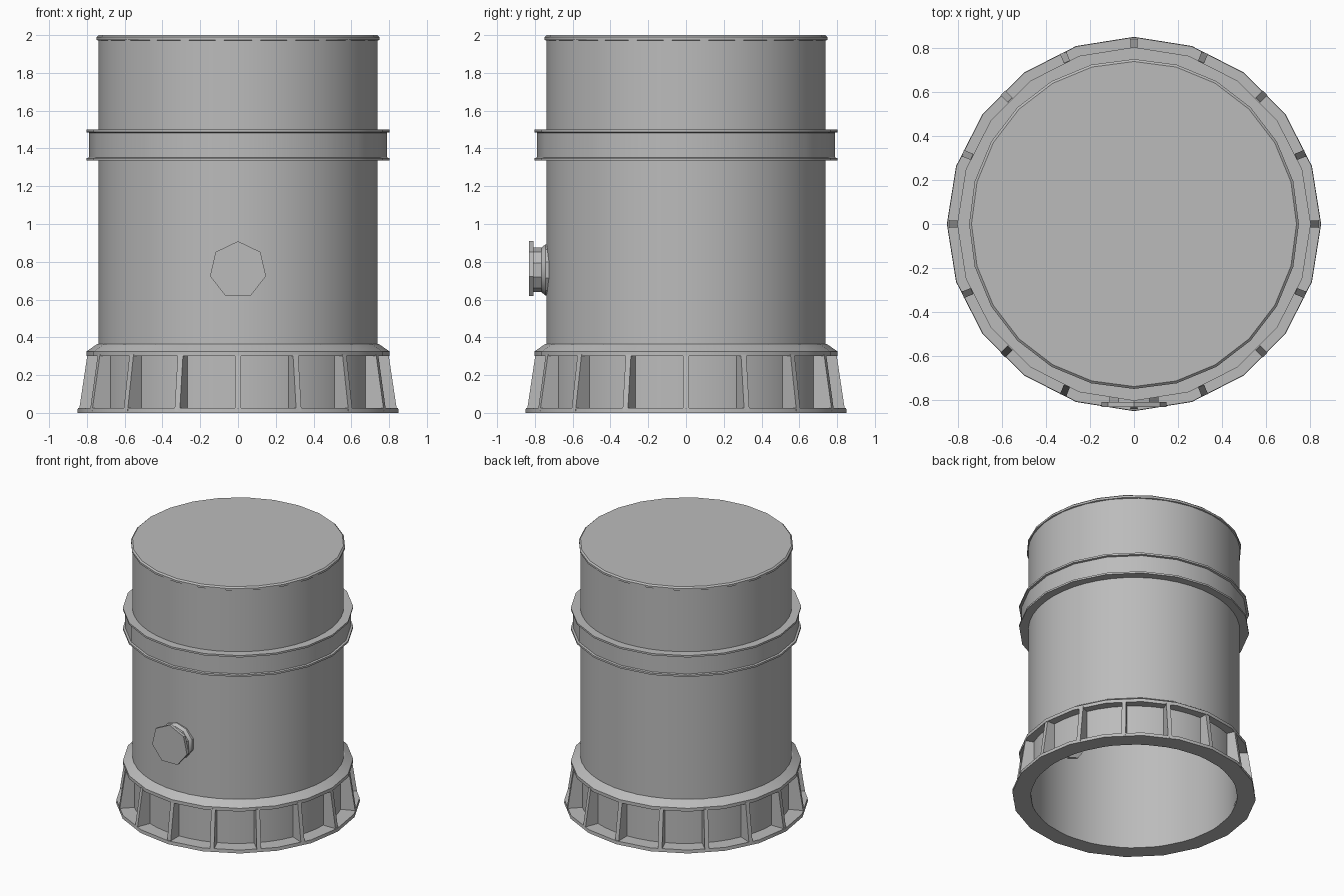
import bpy, bmesh, math
from mathutils import Matrix

cube = bpy.data.objects.get("Cube")
if cube:
    bpy.data.objects.remove(cube, do_unlink=True)

grey = bpy.data.materials.new("painted grey metal")
grey.use_nodes = True
GREY = (0.5, 0.5, 0.5, 1)
grey.diffuse_color = GREY
grey.node_tree.nodes["Principled BSDF"].inputs["Base Color"].default_value = GREY


def finish(name, bm, smooth=30):
    bmesh.ops.recalc_face_normals(bm, faces=bm.faces)
    mesh = bpy.data.meshes.new(name)
    bm.to_mesh(mesh)
    bm.free()
    mesh.materials.append(grey)
    obj = bpy.data.objects.new(name, mesh)
    bpy.context.collection.objects.link(obj)
    bpy.ops.object.select_all(action='DESELECT')
    obj.select_set(True)
    bpy.context.view_layer.objects.active = obj
    bpy.ops.object.shade_smooth_by_angle(angle=math.radians(smooth))
    return obj


def lathe(name, profile, sides, closed=True, matrix=None):
    """Spin (radius, height) points about z; a closed profile makes a solid ring."""
    bm = bmesh.new()
    rings = []
    for r, z in profile:
        if r == 0:
            rings.append([bm.verts.new((0, 0, z))] * sides)
        else:
            rings.append([bm.verts.new((r * math.cos(a), r * math.sin(a), z))
                          for a in (math.tau * (i / sides + 0.25) for i in range(sides))])
    pairs = list(zip(rings, rings[1:]))
    if closed:
        pairs.append((rings[-1], rings[0]))
    for lower, upper in pairs:
        for i in range(sides):
            j = (i + 1) % sides
            corners = dict.fromkeys((lower[i], lower[j], upper[j], upper[i]))
            bm.faces.new(list(corners))
    if matrix:
        bm.transform(matrix)
    return finish(name, bm)


WALL = 0.738

# Drum: a thin hollow wall, open below, with a flat lid on top
lathe("drum_wall", [(WALL, 0), (WALL, 1.985), (0.72, 1.985), (0.72, 0)], 48)
lathe("lid", [(0, 1.985), (0.735, 1.97), (0.749, 1.975), (0.749, 1.99),
              (0.738, 2), (0, 2)], 24, closed=False)

# Raised belt with a flange on each edge
lathe("belt", [(0.73, 1.335), (0.803, 1.335), (0.803, 1.349), (0.788, 1.352),
               (0.788, 1.483), (0.803, 1.486), (0.803, 1.5), (0.73, 1.5)], 20)

# Skirt: foot ring and sloped collar joined by ribs
lathe("foot_ring", [(0.725, 0), (0.85, 0), (0.848, 0.025), (0.725, 0.025)], 20)
lathe("skirt_collar", [(0.73, 0.3), (0.803, 0.3), (0.803, 0.325), (0.745, 0.365),
                       (0.73, 0.365)], 20)

RIBS = 16
bm = bmesh.new()
for k in range(RIBS):
    turn = Matrix.Rotation(math.tau * k / RIBS, 4, 'Z')
    sides = [[bm.verts.new((x, y, z)) for x, z in
              ((0.73, 0.01), (0.842, 0.01), (0.797, 0.31), (0.73, 0.31))]
             for y in (-0.015, 0.015)]
    bm.faces.new(sides[0])
    bm.faces.new(sides[1])
    for i in range(4):
        j = (i + 1) % 4
        bm.faces.new((sides[0][i], sides[0][j], sides[1][j], sides[1][i]))
    bmesh.ops.transform(bm, matrix=turn, verts=sides[0] + sides[1])
finish("skirt_ribs", bm)

# Side outlet: short neck ending in a seven-sided cover, facing the front
outlet = Matrix.Translation((0, 0, 0.757)) @ Matrix.Rotation(math.pi / 2, 4, 'X')
lathe("outlet_neck", [(0, 0.70), (0.135, 0.70), (0.135, 0.745), (0.118, 0.765),
                      (0.118, 0.815), (0, 0.815)], 10, closed=False, matrix=outlet)
lathe("outlet_cover", [(0, 0.808), (0.152, 0.808), (0.152, 0.832), (0, 0.832)],
      7, closed=False, matrix=outlet)
